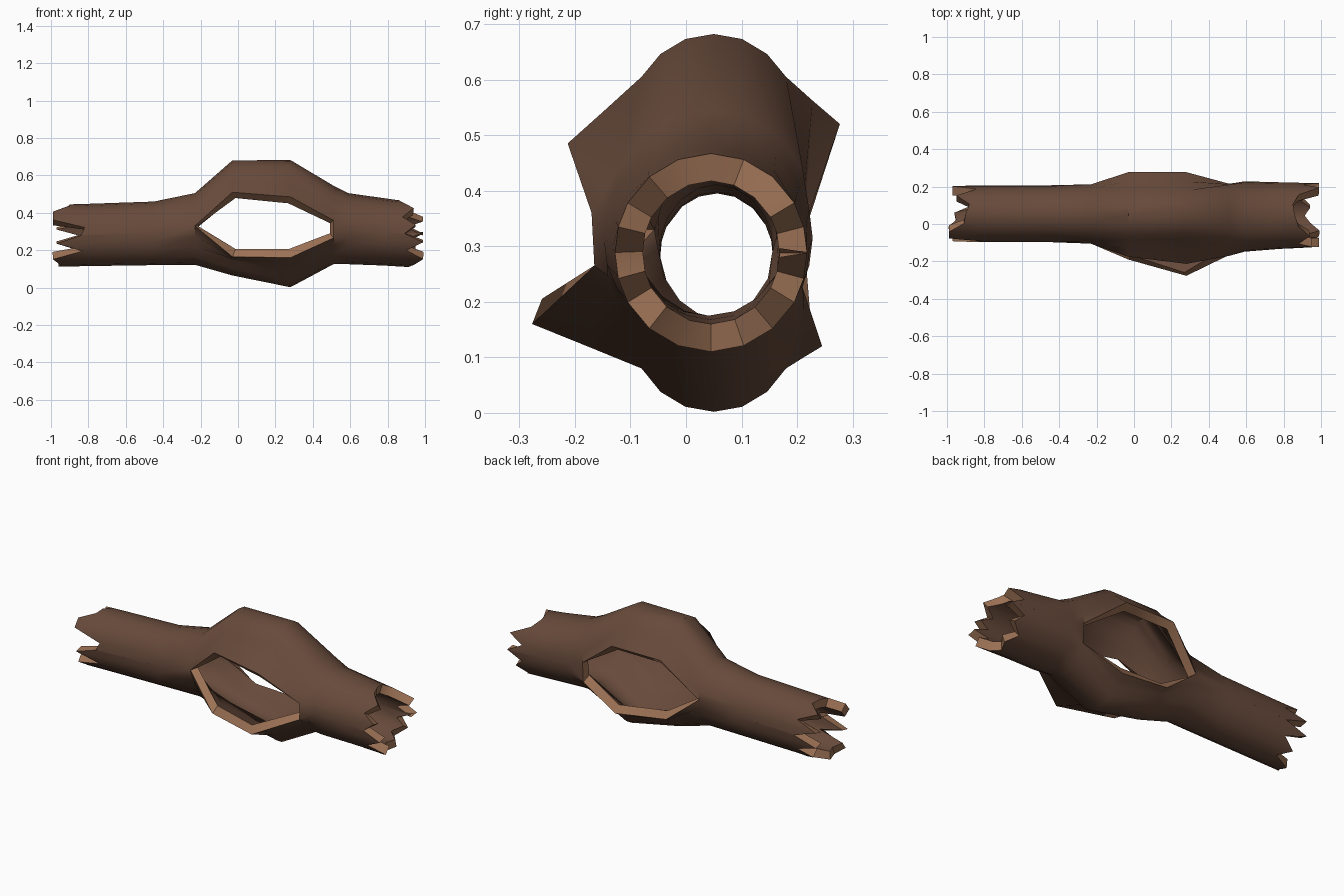
import bpy, bmesh, math

if "Cube" in bpy.data.objects:
    bpy.data.objects.remove(bpy.data.objects["Cube"])


def material(name, rgb):
    m = bpy.data.materials.new(name)
    m.diffuse_color = (*rgb, 1)
    m.use_nodes = True
    m.node_tree.nodes["Principled BSDF"].inputs["Base Color"].default_value = m.diffuse_color
    return m


bark = material("bark brown", (0.135, 0.068, 0.043))
cut = material("cut wood tan", (0.33, 0.165, 0.09))

# stations: x, centre y, half width, top z, bottom z, and for the split middle
# the four hole lips (front upper, front lower, back upper, back lower) as (y, z)
STATIONS = [
    (-0.92, .055, .152, .445, .112, None),
    (-0.80, .055, .152, .448, .115, None),
    (-0.45, .055, .152, .460, .120, None),
    (-0.23, .055, .157, .505, .122, ((-.105, .33), (-.105, .33), (.212, .32), (.212, .32))),
    (-0.03, .050, .150, .680, .065, ((-.175, .51), (-.190, .165), (.277, .52), (.225, .16))),
    (0.28, .050, .150, .682, .002, ((-.213, .485), (-.277, .16), (.277, .52), (.245, .12))),
    (0.51, .045, .190, .545, .125, ((-.170, .36), (-.165, .265), (.215, .34), (.210, .225))),
    (0.59, .040, .188, .505, .125, None),
    (0.78, .045, .178, .478, .118, None),
    (0.90, .045, .173, .467, .110, None),
]
# splintered ends: x per point, front lip over the top to the back, then underneath
LEFT = [-.84, -.82, -.99, -.99, -.91, -.90, -.88, -.95, -.84, -.97, -.83,
        -.97, -.84, -.92, -.85, -.96, -.95, -.99, -.83, -.97]
RIGHT = [.89, .95, .88, .94, .88, .86, .85, .88, .99, .90, .99,
         .90, .95, .89, .94, .91, .94, .99, .90, .99]


def lerp(a, b, t=.5):
    return tuple(p + (q - p) * t for p, q in zip(a, b))


def section(cy, ry, top, bot, lips):
    """Upper and lower half sections of the trunk, each 11 points."""
    rz = .155 if top - bot > .45 else (top - bot) / 2

    def arc(cz, a):
        return (cy + ry * math.cos(math.radians(a)), cz + rz * math.sin(math.radians(a)))
    halves = []
    for s, cz in ((1, top - rz), (-1, bot + rz)):
        mid = [arc(cz, s * (150 - 20 * i)) for i in range(7)]
        if lips:
            f, b = (lips[0], lips[2]) if s > 0 else (lips[1], lips[3])
            pts = [f, lerp(mid[0], f)] + mid + [lerp(mid[-1], b), b]
        else:
            pts = [arc(cz, s * a) for a in (180, 165)] + mid + [arc(cz, s * a) for a in (15, 0)]
        halves.append(pts)
    return halves[0], halves[1][::-1]      # lower half runs back to front


bm = bmesh.new()
cache = {}


def vert(x, p):
    key = (round(x, 3), round(p[0], 3), round(p[1], 3))
    if key not in cache:
        cache[key] = bm.verts.new(key)
    return cache[key]


def face(*vs):
    unique = list(dict.fromkeys(vs))
    if len(unique) > 2:
        bm.faces.new(unique)


rows = []
for k, (x, cy, ry, top, bot, lips) in enumerate(STATIONS):
    jag = LEFT if k == 0 else RIGHT if k == len(STATIONS) - 1 else [x] * 20
    up, low = section(cy, ry, top, bot, lips)
    rows.append(([vert(jag[i], p) for i, p in enumerate(up)],
                 [vert(jag[(10 + i) % 20], p) for i, p in enumerate(low)]))

for k, (a, b) in enumerate(zip(rows, rows[1:])):
    for h in (0, 1):
        for i in range(10):
            face(a[h][i], a[h][i + 1], b[h][i + 1], b[h][i])
    if k == 6:                             # close the right end of both side holes
        face(a[0][10], a[1][0], b[0][10])
        face(a[1][10], a[0][0], b[0][0])

mesh = bpy.data.meshes.new("hollow_log")
# outward normals: the topmost face must point up
bm.normal_update()
if max(bm.faces, key=lambda f: f.calc_center_median().z).normal.z < 0:
    bmesh.ops.reverse_faces(bm, faces=bm.faces[:])
bm.to_mesh(mesh)
bm.free()
log = bpy.data.objects.new("hollow_log", mesh)
bpy.context.collection.objects.link(log)
mesh.materials.append(bark)
mesh.materials.append(cut)

# wall thickness, with bare wood on every broken edge
sol = log.modifiers.new("wall", 'SOLIDIFY')
sol.thickness = .05
sol.offset = -1
sol.material_offset_rim = 1
bpy.context.view_layer.objects.active = log
log.select_set(True)
bpy.ops.object.modifier_apply(modifier="wall")
bpy.ops.object.shade_smooth_by_angle(angle=math.radians(40))
